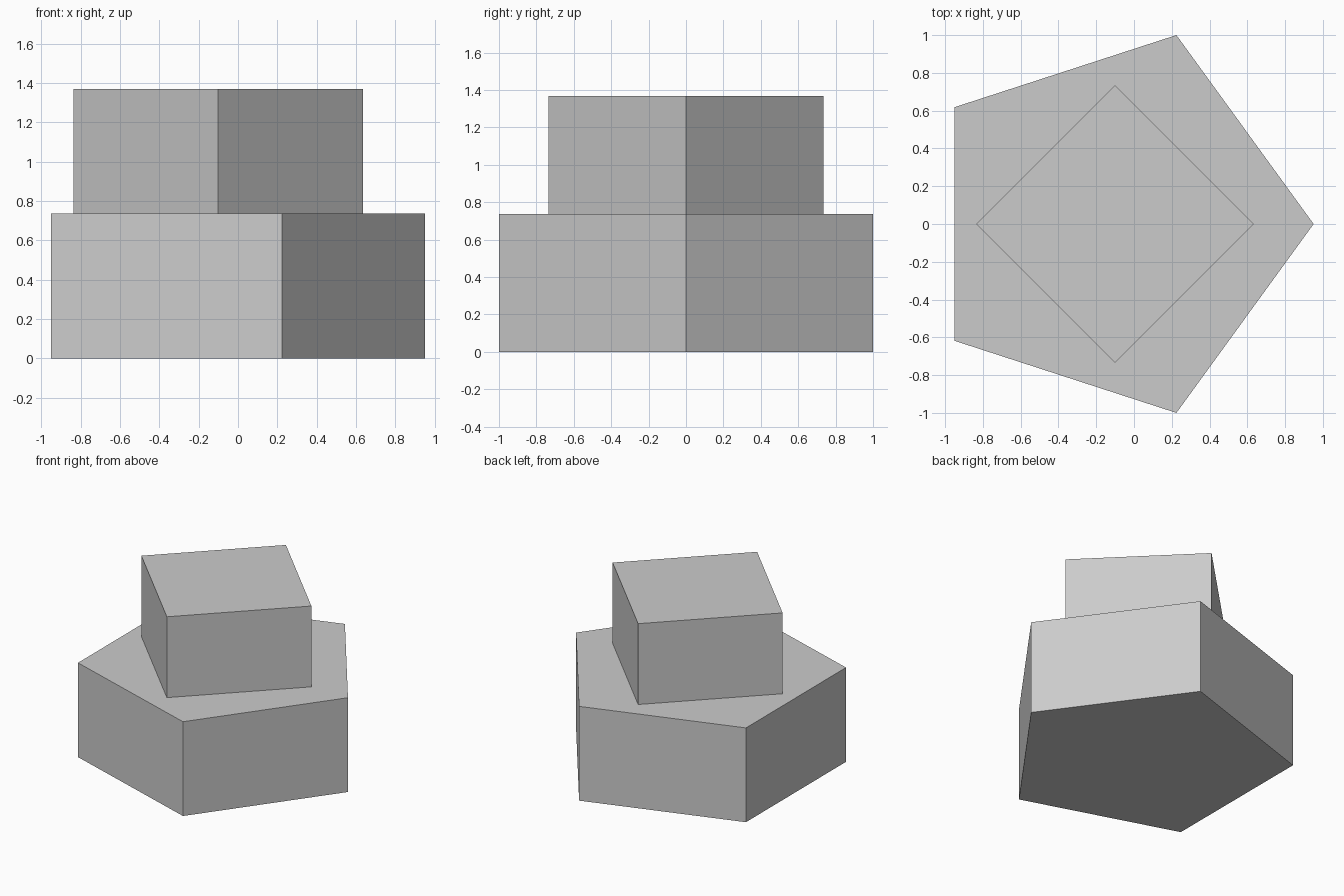
import bpy, bmesh
from math import cos, sin, tau

if "Cube" in bpy.data.objects:
    bpy.data.objects.remove(bpy.data.objects["Cube"])

CENTRE_X = -0.1005  # shared axis of both prisms


def prism(name, sides, radius, z0, z1):
    """Upright regular prism with one corner pointing along +x."""
    bm = bmesh.new()
    ring = [bm.verts.new((CENTRE_X + radius * cos(tau * i / sides),
                          radius * sin(tau * i / sides), z0))
            for i in range(sides)]
    base = bm.faces.new(ring)
    top = bmesh.ops.extrude_face_region(bm, geom=[base], use_keep_orig=True)
    verts = [g for g in top["geom"] if isinstance(g, bmesh.types.BMVert)]
    bmesh.ops.translate(bm, verts=verts, vec=(0, 0, z1 - z0))
    bmesh.ops.recalc_face_normals(bm, faces=bm.faces)
    mesh = bpy.data.meshes.new(name)
    bm.to_mesh(mesh)
    bm.free()
    obj = bpy.data.objects.new(name, mesh)
    bpy.context.collection.objects.link(obj)
    return obj


# Wide five-sided base
prism("pentagon_base", 5, 1.0515, 0.0, 0.737)

# Smaller four-sided block on top
prism("square_top", 4, 0.735, 0.737, 1.369)
